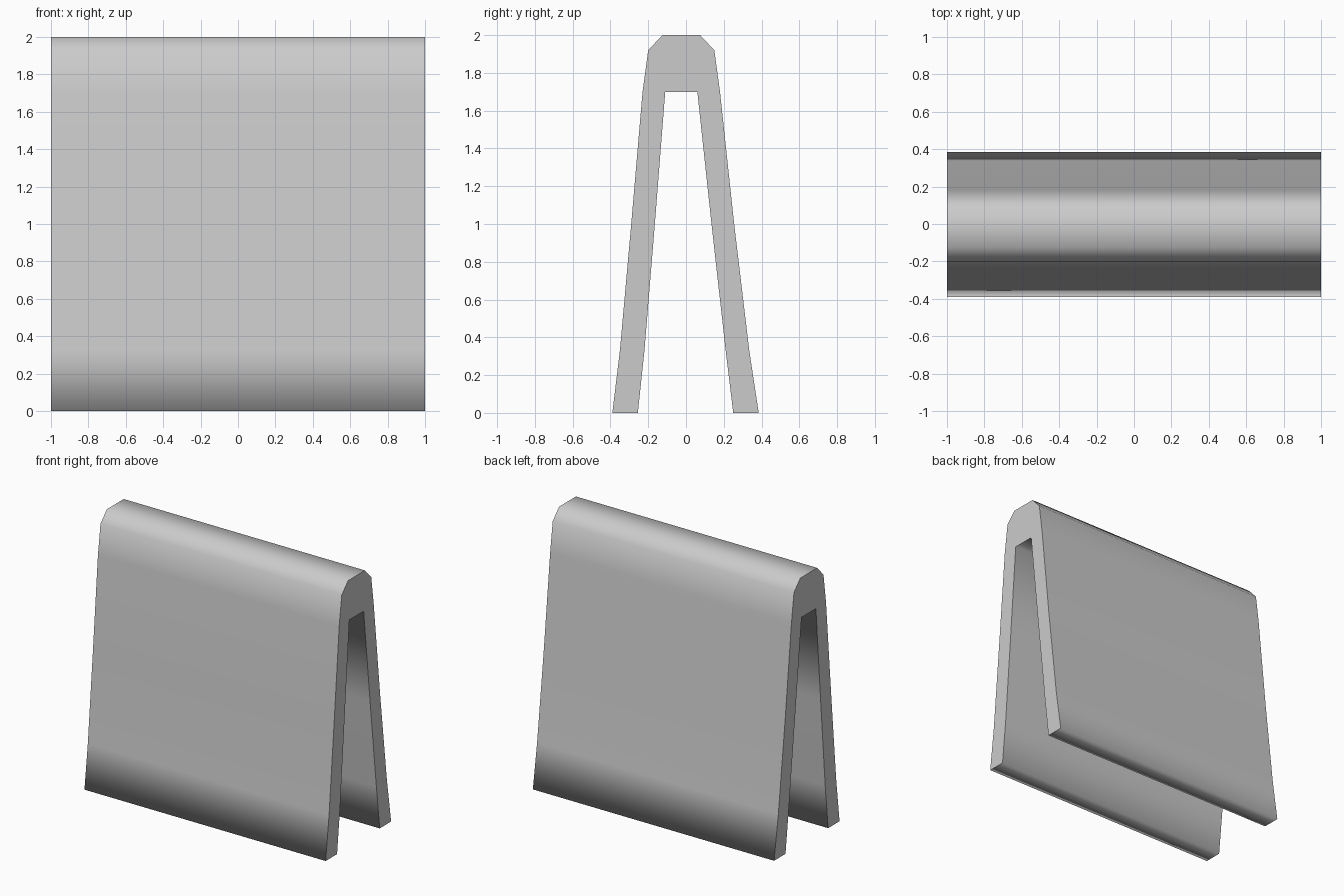
import bpy, bmesh

if "Cube" in bpy.data.objects:
    bpy.data.objects.remove(bpy.data.objects["Cube"])

# Cross-section (y, z) of the folded board, counter-clockwise
outer_back = [(0.385, 0), (0.335, 0.33), (0.255, 1.0), (0.18, 1.70), (0.15, 1.92), (0.075, 2.0)]
outer_front = [(-0.125, 2.0), (-0.20, 1.92), (-0.23, 1.70), (-0.29, 1.0), (-0.35, 0.33), (-0.39, 0)]
inner_front = [(-0.255, 0), (-0.22, 0.33), (-0.165, 1.0), (-0.11, 1.70)]
inner_back = [(0.06, 1.70), (0.135, 1.0), (0.21, 0.33), (0.25, 0)]
profile = outer_back + outer_front + inner_front + inner_back

# Sweep the section along x
bm = bmesh.new()
cap = bm.faces.new([bm.verts.new((-1, y, z)) for y, z in profile])
swept = bmesh.ops.extrude_face_region(bm, geom=[cap], use_keep_orig=True)
verts = [g for g in swept["geom"] if isinstance(g, bmesh.types.BMVert)]
bmesh.ops.translate(bm, verts=verts, vec=(2, 0, 0))
bmesh.ops.recalc_face_normals(bm, faces=bm.faces[:])

# Smooth long sides, flat ends with sharp rims
for f in bm.faces:
    f.smooth = len(f.verts) == 4
    if not f.smooth:
        for e in f.edges:
            e.smooth = False

mesh = bpy.data.meshes.new("folded_a_frame_board")
bm.to_mesh(mesh)
bm.free()
board = bpy.data.objects.new("folded_a_frame_board", mesh)
bpy.context.collection.objects.link(board)
